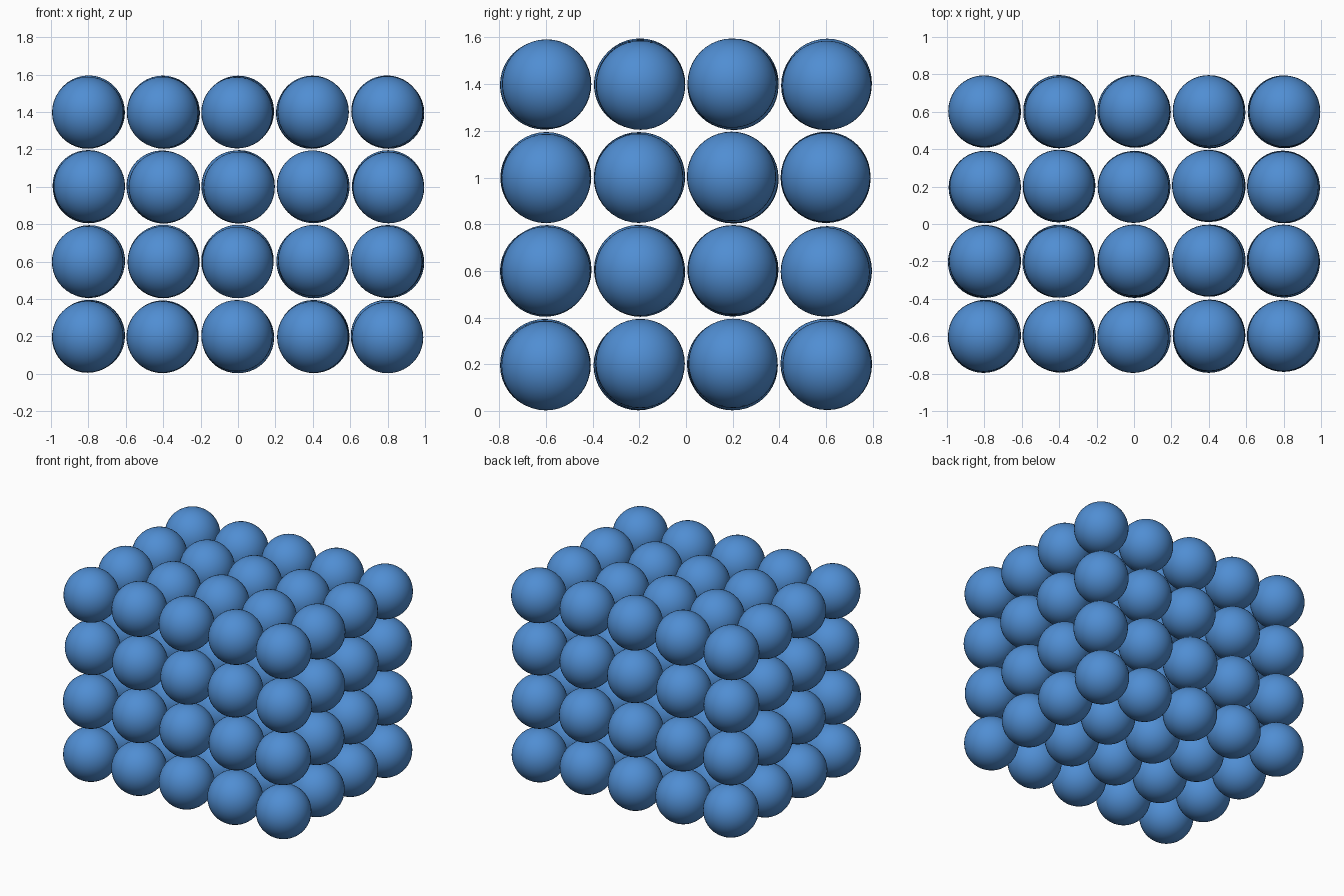
import bpy
import random

random.seed(4)

if "Cube" in bpy.data.objects:
    bpy.data.objects.remove(bpy.data.objects["Cube"], do_unlink=True)

COUNTS = (5, 4, 4)   # balls along x, y, z
PITCH = 0.4          # grid spacing
RADIUS = 0.191
JITTER = 0.006       # slight unevenness of the packing

# Blue material
blue = bpy.data.materials.new("blue")
blue.use_nodes = True
colour = (0.08, 0.27, 0.65, 1.0)
blue.diffuse_color = colour
blue.node_tree.nodes["Principled BSDF"].inputs["Base Color"].default_value = colour

# First ball, whose mesh all the others share
bpy.ops.mesh.primitive_uv_sphere_add(segments=40, ring_count=20, radius=RADIUS)
first = bpy.context.object
bpy.ops.object.shade_smooth()
mesh = first.data
mesh.name = "ball"
mesh.materials.append(blue)
bpy.data.objects.remove(first, do_unlink=True)


def wobble():
    return random.uniform(-JITTER, JITTER)


# Block of loosely packed balls
for i in range(COUNTS[0]):
    for j in range(COUNTS[1]):
        for k in range(COUNTS[2]):
            ball = bpy.data.objects.new(f"ball_{i + 1}_{j + 1}_{k + 1}", mesh)
            ball.location = (
                (i - (COUNTS[0] - 1) / 2) * PITCH + wobble(),
                (j - (COUNTS[1] - 1) / 2) * PITCH + wobble(),
                (k + 0.5) * PITCH + wobble(),
            )
            bpy.context.collection.objects.link(ball)
